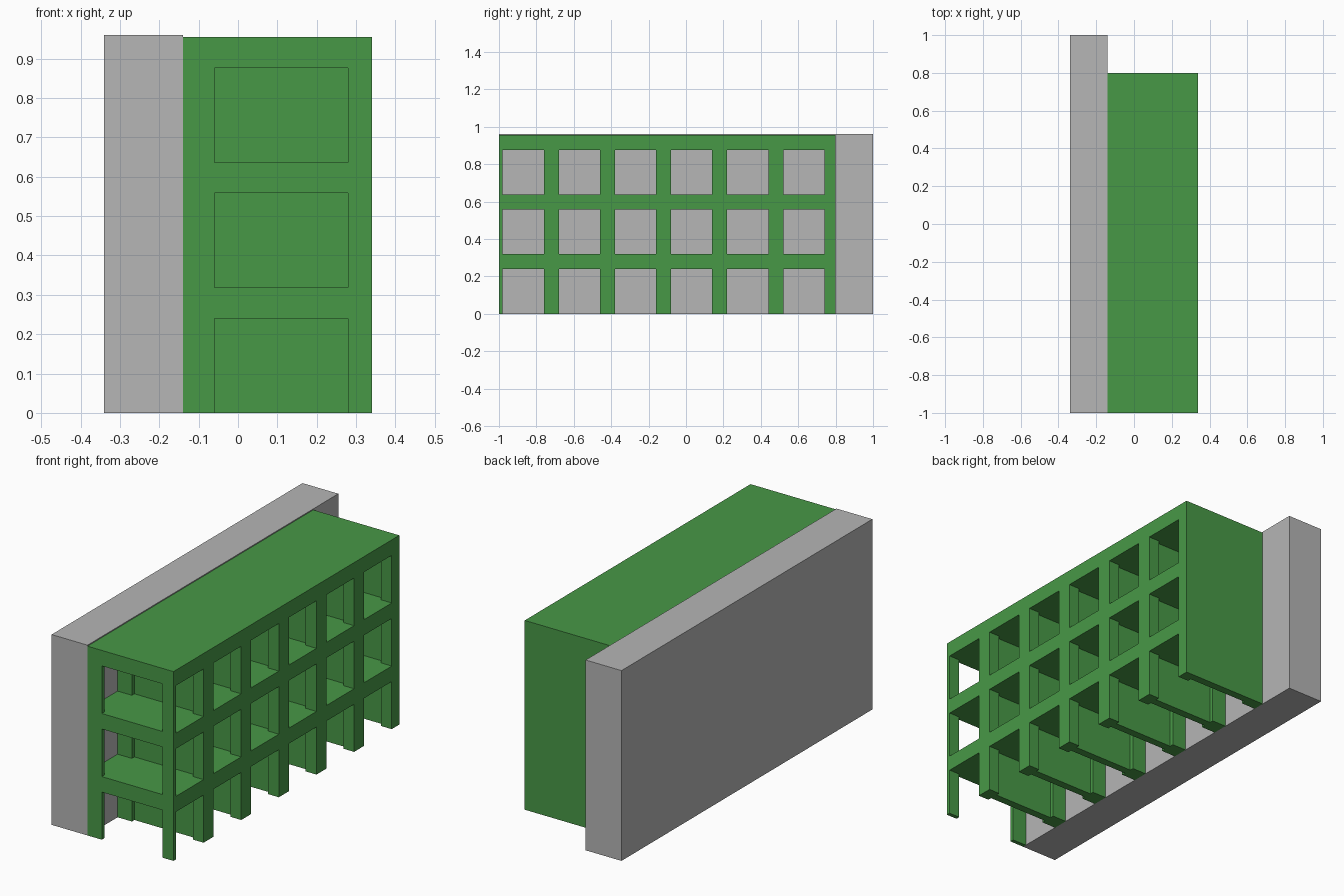
import bpy
import bmesh

BAYS, LEVELS = 6, 3
BAY_PITCH, LEVEL_PITCH = 0.3, 0.3183
ROOM_HEIGHT = 0.24
FRONT_Y = -1.0

if "Cube" in bpy.data.objects:
    bpy.data.objects.remove(bpy.data.objects["Cube"], do_unlink=True)


def make_material(name, rgb):
    mat = bpy.data.materials.new(name)
    mat.use_nodes = True
    color = (*rgb, 1.0)
    mat.diffuse_color = color
    mat.node_tree.nodes["Principled BSDF"].inputs["Base Color"].default_value = color
    return mat


def add_object(name, bm, mat):
    bmesh.ops.recalc_face_normals(bm, faces=bm.faces)
    mesh = bpy.data.meshes.new(name)
    bm.to_mesh(mesh)
    bm.free()
    mesh.materials.append(mat)
    obj = bpy.data.objects.new(name, mesh)
    bpy.context.collection.objects.link(obj)
    return obj


def lattice_solid(breaks, is_solid):
    """Closed shell around the solid cells of a rectangular lattice."""
    bm = bmesh.new()
    corners = {}

    def corner(idx):
        if idx not in corners:
            corners[idx] = bm.verts.new([breaks[a][idx[a]] for a in range(3)])
        return corners[idx]

    def filled(cell):
        inside = all(0 <= cell[a] < len(breaks[a]) - 1 for a in range(3))
        return inside and is_solid(*cell)

    nx, ny, nz = (len(b) - 1 for b in breaks)
    for cell in ((i, j, k) for i in range(nx) for j in range(ny) for k in range(nz)):
        if not filled(cell):
            continue
        for axis in range(3):
            u, v = (axis + 1) % 3, (axis + 2) % 3
            for side in (0, 1):
                neighbour = list(cell)
                neighbour[axis] += 2 * side - 1
                if filled(neighbour):
                    continue
                quad = []
                for du, dv in ((0, 0), (1, 0), (1, 1), (0, 1)):
                    idx = list(cell)
                    idx[axis] += side
                    idx[u] += du
                    idx[v] += dv
                    quad.append(corner(tuple(idx)))
                bm.faces.new(quad)
    return bm


green = make_material("frame green", (0.064, 0.315, 0.062))
grey = make_material("concrete grey", (0.465, 0.465, 0.465))

# Plain slab wall behind the frame
wall = lattice_solid([(-0.34, -0.14), (-1.0, 1.0), (0.0, 0.96)], lambda i, j, k: True)
add_object("back_wall", wall, grey)

# Frame: each bay has a room, with narrower window openings on both long sides
xs = [-0.14, -0.06, 0.28, 0.34]
ys = [FRONT_Y + BAY_PITCH * b + d for b in range(BAYS) for d in (0, 0.02, 0.24, 0.26)]
ys.append(0.8)
zs = [LEVEL_PITCH * n + d for n in range(LEVELS) for d in (0, ROOM_HEIGHT)]
zs.append(LEVEL_PITCH * LEVELS)


def frame_is_solid(i, j, k):
    if k % 2 == 1:          # floor slabs and roof
        return True
    strip = j % 4
    if i == 1:              # rooms, separated by thin partitions
        return strip == 3
    return strip != 1       # window openings between piers


add_object("building_frame", lattice_solid([xs, ys, zs], frame_is_solid), green)
